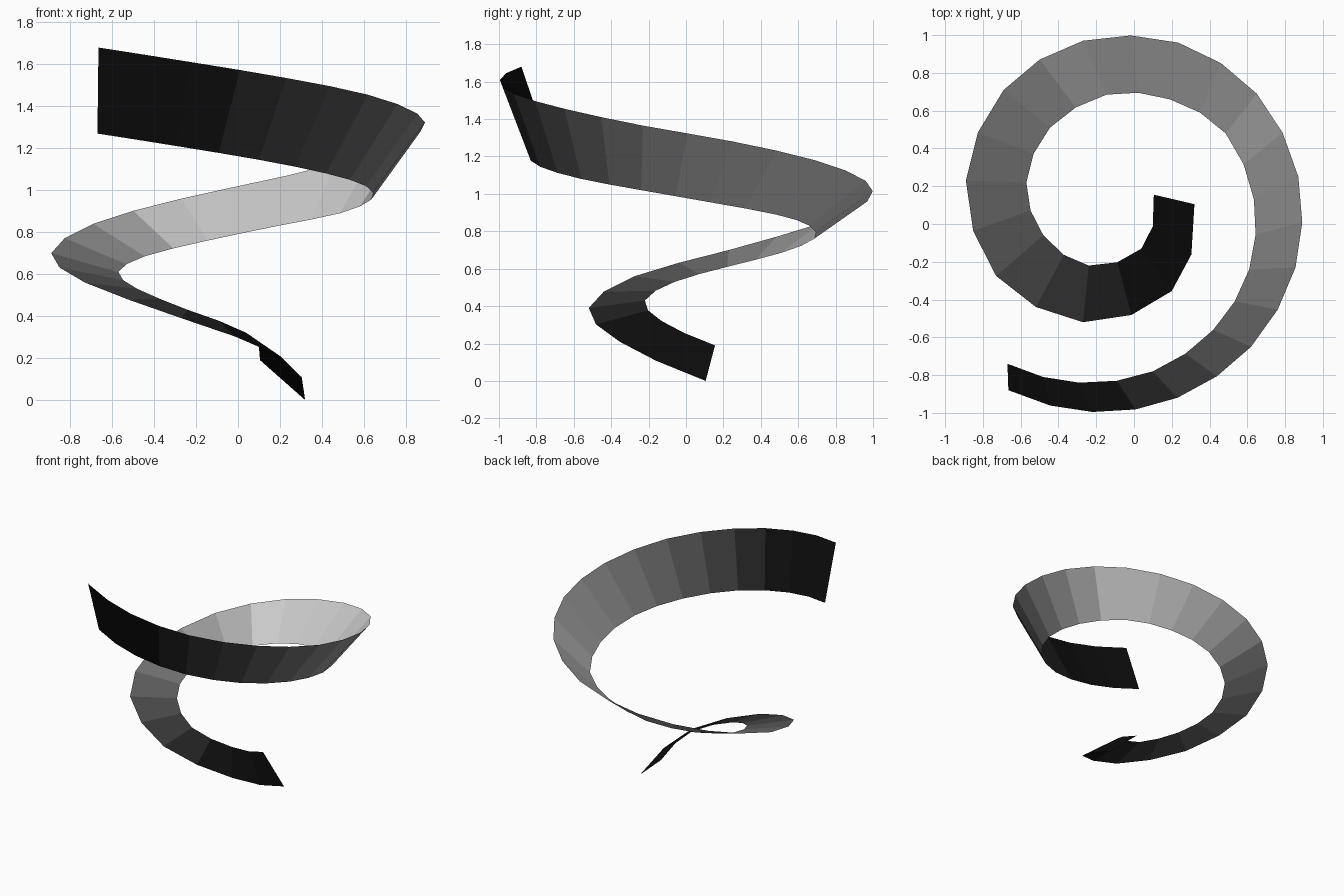
import bpy
from mathutils import Vector

if "Cube" in bpy.data.objects:
    bpy.data.objects.remove(bpy.data.objects["Cube"])

# Every second vertex along each edge of the rising spiral ribbon
OUTER = [(.32, .105, 0), (.20, -.355, .21), (-.27, -.52, .39), (-.73, -.275, .56),
         (-.89, .23, .70), (-.69, .71, .84), (-.27, .97, .96), (.235, .96, 1.07),
         (.65, .69, 1.18), (.87, .25, 1.28), (.855, -.23, 1.365), (.62, -.65, 1.455),
         (.23, -.92, 1.535), (-.22, -.995, 1.61), (-.665, -.88, 1.68)]
INNER = [(.105, .155, .19), (.04, -.13, .32), (-.24, -.22, .43), (-.48, -.06, .53),
         (-.57, .22, .61), (-.445, .51, .685), (-.145, .685, .76), (.19, .66, .83),
         (.485, .48, .89), (.635, .13, .955), (.61, -.24, 1.02), (.42, -.56, 1.08),
         (.10, -.78, 1.145), (-.29, -.84, 1.21), (-.67, -.74, 1.27)]


def refine(points):
    """Insert a cubic midpoint between neighbouring points."""
    p = [Vector(q) for q in points]
    p = [3 * p[0] - 3 * p[1] + p[2]] + p + [3 * p[-1] - 3 * p[-2] + p[-3]]
    out = []
    for i in range(1, len(p) - 2):
        out += [p[i], (9 * (p[i] + p[i + 1]) - p[i - 1] - p[i + 2]) / 16]
    return out + [p[-2]]


# Single-sheet ribbon: one quad per step between the two edges
outer, inner = refine(OUTER), refine(INNER)
n = len(outer)
faces = [(i, i + 1, n + i + 1, n + i) for i in range(n - 1)]
mesh = bpy.data.meshes.new("spiral_ribbon")
mesh.from_pydata(outer + inner, [], faces)
ribbon = bpy.data.objects.new("spiral_ribbon", mesh)
bpy.context.collection.objects.link(ribbon)

# Grey gradient: light in the middle of the ribbon, fading to black at both ends
half = (n - 1) // 2
for step in range(half):
    tone = min(.735, max(.05, .735 - .072 * (step + .5 - 2.5)))
    value = tone ** 2.2 if tone > .05 else .004
    mat = bpy.data.materials.new(f"grey_{step}")
    mat.diffuse_color = (value, value, value, 1)
    mat.use_nodes = True
    mat.node_tree.nodes["Principled BSDF"].inputs["Base Color"].default_value = mat.diffuse_color
    mesh.materials.append(mat)
for face in mesh.polygons:
    i = face.index
    face.material_index = i - half if i >= half else half - 1 - i

# Flat faces
mesh.shade_flat()
